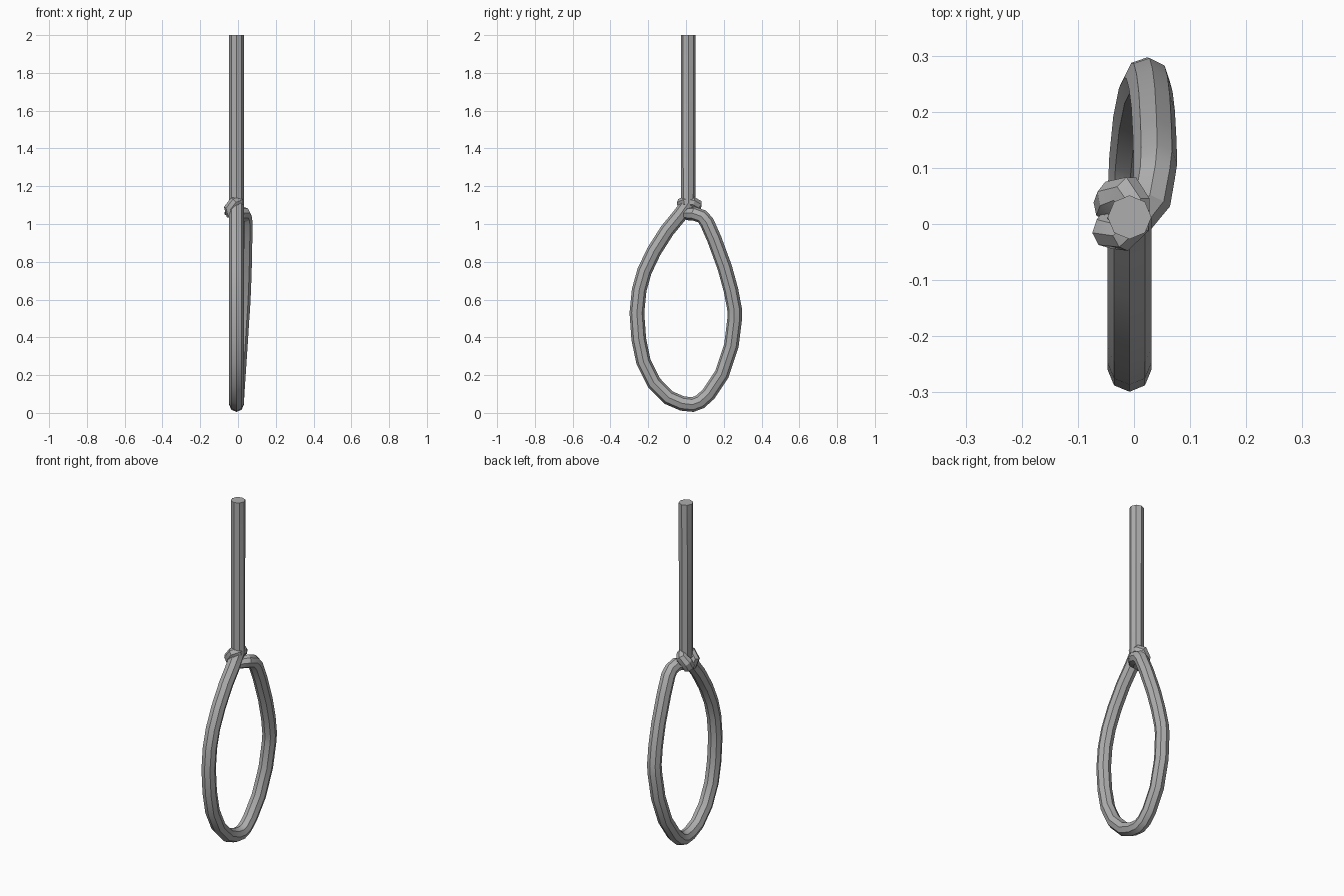
import bpy
import math

R = 0.039  # rope radius


def tube(name, pts):
    """Eight-sided tube along points (x, y, z, radius factor)."""
    cu = bpy.data.curves.new(name, 'CURVE')
    cu.dimensions = '3D'
    cu.bevel_depth = R
    cu.bevel_resolution = 2
    cu.use_fill_caps = True
    sp = cu.splines.new('POLY')
    sp.points.add(len(pts) - 1)
    for p, (x, y, z, r) in zip(sp.points, pts):
        p.co = (x, y, z, 1)
        p.radius = r
    ob = bpy.data.objects.new(name, cu)
    bpy.context.collection.objects.link(ob)
    bpy.ops.object.select_all(action='DESELECT')
    ob.select_set(True)
    bpy.context.view_layer.objects.active = ob
    bpy.ops.object.convert(target='MESH')
    ob = bpy.context.view_layer.objects.active
    bpy.ops.object.shade_smooth_by_angle(angle=math.radians(30))
    return ob


# hanging rope, running into the near side of the loop
hang = [(-0.008, 0.012, 2.0), (-0.008, 0.012, 1.11)]

# near side of the loop, top to bottom (y, z)
near = [(-0.03, 1.05), (-0.10, 0.965), (-0.17, 0.855), (-0.22, 0.75),
        (-0.248, 0.65), (-0.26, 0.53), (-0.25, 0.39), (-0.225, 0.27),
        (-0.17, 0.16), (-0.09, 0.08), (-0.02, 0.05)]

# far side, bottom to top, leaning out in x
far = [(-0.008, 0.035, 0.044), (-0.007, 0.075, 0.059), (-0.005, 0.12, 0.10),
       (0.002, 0.19, 0.205), (0.012, 0.24, 0.355), (0.021, 0.258, 0.50),
       (0.025, 0.257, 0.55), (0.030, 0.238, 0.65), (0.034, 0.205, 0.77),
       (0.037, 0.15, 0.92), (0.038, 0.11, 1.01)]

# turn of the rope end around the hanging part
turn = [(0.036, 0.085, 1.04, .95), (0.030, 0.045, 1.054, .95),
        (0.005, 0.01, 1.053, .85), (-0.035, -0.005, 1.06, .9),
        (-0.042, -0.012, 1.085, .85), (-0.020, -0.018, 1.112, .8),
        (0.000, 0.00, 1.118, .8), (0.000, 0.035, 1.115, .8),
        (-0.012, 0.054, 1.105, .85), (-0.034, 0.045, 1.082, .9),
        (-0.040, 0.030, 1.05, .85)]

path = [(*p, 1) for p in hang]
path += [(-0.008, y, z, 1) for y, z in near]
path += [(*p, 1) for p in far]
path += turn
rope = tube("rope_with_loop", path)

# dark grey
mat = bpy.data.materials.new("dark_grey")
mat.diffuse_color = (0.42, 0.42, 0.42, 1)
rope.data.materials.clear()
rope.data.materials.append(mat)
